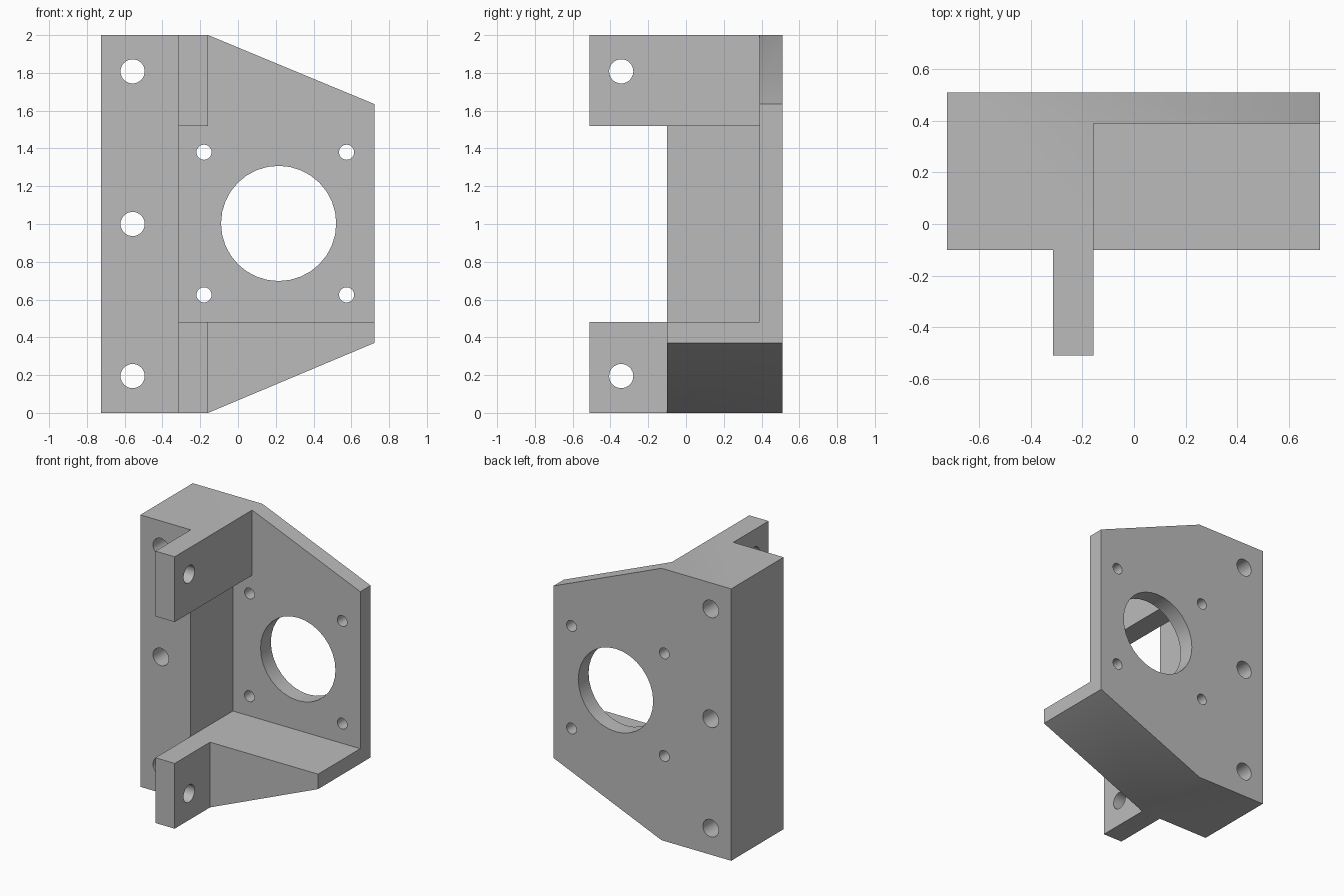
import bpy
import bmesh
from math import radians
from mathutils import Matrix, Vector

if "Cube" in bpy.data.objects:
    bpy.data.objects.remove(bpy.data.objects["Cube"], do_unlink=True)

BACK, PLATE, FRONT, TIP = 0.51, 0.39, -0.10, -0.51   # depth levels
EAR_L, EAR_R = -0.315, -0.158                        # ear thickness in x
LOW, HIGH = 0.48, 1.52                               # pocket height
BOLT_Z = (0.195, 1.0, 1.808)

metal = bpy.data.materials.new("machined grey")
metal.use_nodes = True
grey = (0.5, 0.5, 0.5, 1)
metal.diffuse_color = grey
metal.node_tree.nodes["Principled BSDF"].inputs["Base Color"].default_value = grey


def make_object(name, bm):
    bmesh.ops.recalc_face_normals(bm, faces=bm.faces[:])
    mesh = bpy.data.meshes.new(name)
    bm.to_mesh(mesh)
    bm.free()
    mesh.materials.append(metal)
    obj = bpy.data.objects.new(name, mesh)
    bpy.context.collection.objects.link(obj)
    return obj


def prism(name, outline, y0, y1):
    """Extrude an x-z outline along y."""
    bm = bmesh.new()
    face = bm.faces.new([bm.verts.new((x, y0, z)) for x, z in outline])
    ext = bmesh.ops.extrude_face_region(bm, geom=[face])["geom"]
    moved = [v for v in ext if isinstance(v, bmesh.types.BMVert)]
    bmesh.ops.translate(bm, verts=moved, vec=(0, y1 - y0, 0))
    return make_object(name, bm)


def rectangle(x0, x1, z0, z1):
    return [(x0, z0), (x1, z0), (x1, z1), (x0, z1)]


def drill(name, centre, radius, length, axis, sides=32):
    bm = bmesh.new()
    turn = Vector((0, 0, 1)).rotation_difference(Vector(axis)).to_matrix().to_4x4()
    bmesh.ops.create_cone(bm, cap_ends=True, segments=sides, radius1=radius,
                          radius2=radius, depth=length,
                          matrix=Matrix.Translation(centre) @ turn)
    return make_object(name, bm)


# Solid blank with the sloping top and bottom edges
bracket = prism("motor_bracket", [
    (-0.725, 0), (EAR_R, 0), (0.722, 0.37), (0.722, 1.635),
    (EAR_R, 2), (-0.725, 2)], TIP, BACK)

# Pocket that leaves the back plate, lower shelf and side block
cutters = [prism("pocket_cutter", [
    (EAR_L, LOW), (1, LOW), (1, 2.2), (EAR_R, 2.2), (EAR_R, HIGH), (EAR_L, HIGH)],
    -1, PLATE)]

# Clear the material on both sides of the front ears
cutters.append(prism("side_cutter", rectangle(-1, EAR_L, -0.2, 2.2), -1, FRONT))
cutters.append(prism("shelf_cutter", rectangle(EAR_R, 1, -0.2, 2.2), -1, FRONT))

# Mounting holes through the side block
for z in BOLT_Z:
    cutters.append(drill("bolt_cutter", (-0.558, 0, z), 0.064, 2, (0, 1, 0)))

# Pin holes across the ears
for z in (BOLT_Z[0], BOLT_Z[-1]):
    cutters.append(drill("ear_cutter", (-0.24, -0.343, z), 0.064, 0.6, (1, 0, 0)))

# Large bore and its four screw holes in the back plate
cutters.append(drill("bore_cutter", (0.215, BACK, 1.003), 0.305, 0.4, (0, 1, 0)))
for x in (-0.18, 0.575):
    for z in (0.625, 1.38):
        cutters.append(drill("screw_cutter", (x, BACK, z), 0.04, 0.4, (0, 1, 0)))

bpy.ops.object.select_all(action="DESELECT")
bracket.select_set(True)
bpy.context.view_layer.objects.active = bracket
for cutter in cutters:
    cutter.hide_render = True
    cut = bracket.modifiers.new(cutter.name, "BOOLEAN")
    cut.operation = "DIFFERENCE"
    cut.solver = "EXACT"
    cut.object = cutter
    bpy.ops.object.modifier_apply(modifier=cut.name)
    bpy.data.objects.remove(cutter, do_unlink=True)

bpy.ops.object.shade_smooth_by_angle(angle=radians(30))
